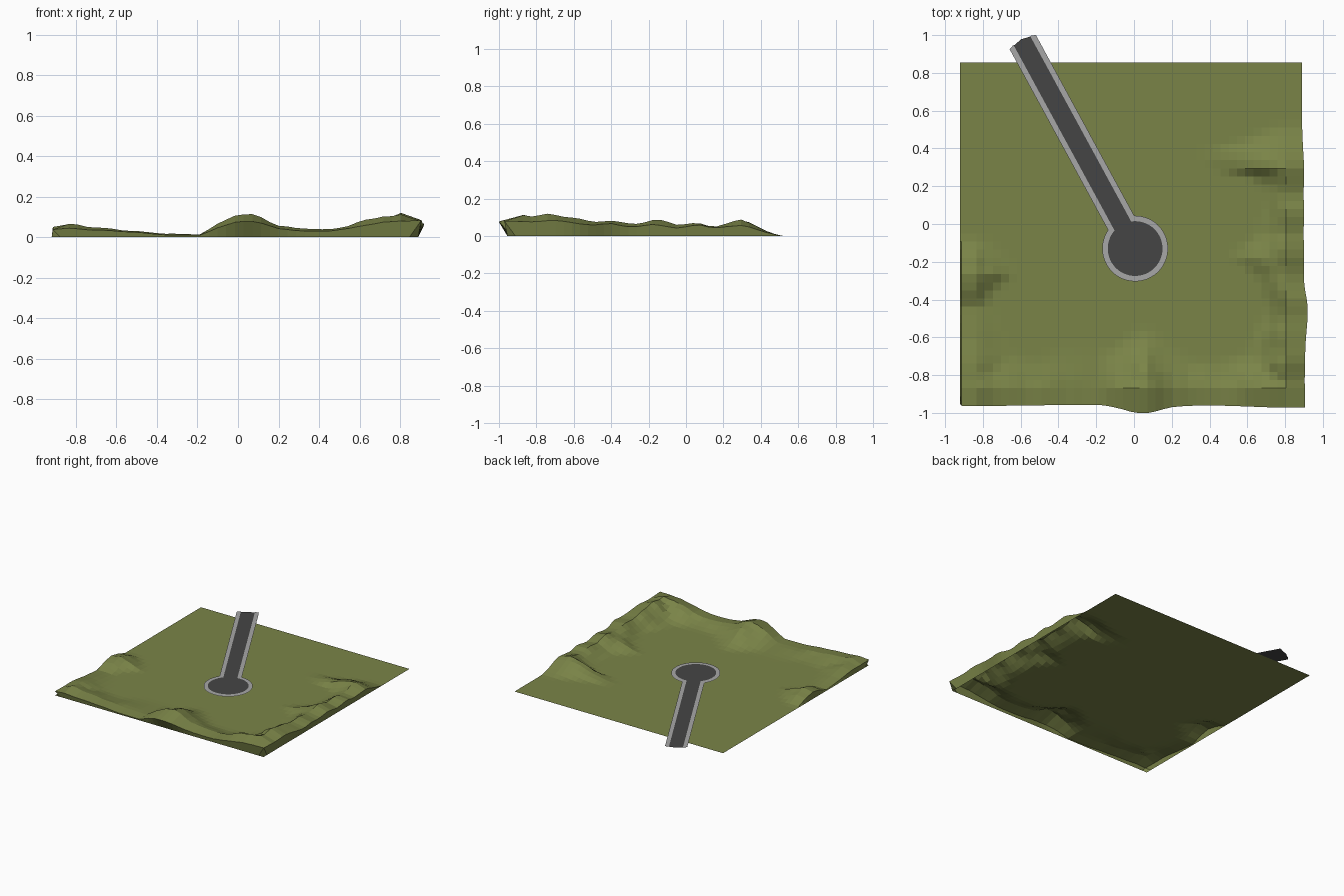
import bpy, math
from mathutils import Vector, noise

if "Cube" in bpy.data.objects:
    bpy.data.objects.remove(bpy.data.objects["Cube"])

X0, X1, Y0, Y1 = -0.92, 0.89, -0.955, 0.855
N = 42

# hill profiles along the edges: (position, height, reach inward)
RIGHT = [(-.96, .11, .25), (-.87, .115, .25), (-.75, .125, .28), (-.6, .11, .22),
         (-.5, .09, .17), (-.4, .1, .18), (-.28, .075, .22), (-.17, .095, .36),
         (-.06, .06, .2), (.07, .09, .17), (.15, .07, .18), (.24, .075, .22),
         (.31, .09, .5), (.38, .055, .5), (.44, .025, .3), (.52, 0, .1)]
FRONT = [(-.92, .05, .3), (-.84, .065, .3), (-.7, .052, .25), (-.5, .035, .2),
         (-.35, .015, .3), (-.18, .015, .3), (-.1, .07, .28), (0, .115, .35),
         (.06, .117, .38), (.13, .1, .34), (.2, .065, .28), (.3, .045, .2),
         (.45, .042, .2), (.55, .065, .22), (.65, .1, .25), (.72, .115, .28), (.89, .12, .3)]
LEFT = [(-.96, .05, .25), (-.72, .055, .25), (-.6, .025, .2), (-.43, .006, .12),
        (-.36, .05, .14), (-.26, .075, .26), (-.18, .05, .2), (-.08, 0, .1)]


def material(name, rgb):
    m = bpy.data.materials.new(name)
    m.diffuse_color = (*rgb, 1)
    m.use_nodes = True
    m.node_tree.nodes["Principled BSDF"].inputs["Base Color"].default_value = m.diffuse_color
    return m


def make(name, verts, faces, mat):
    me = bpy.data.meshes.new(name)
    me.from_pydata(verts, [], faces)
    me.materials.append(mat)
    ob = bpy.data.objects.new(name, me)
    bpy.context.collection.objects.link(ob)
    return ob


def ridge(profile, t, dist):
    """Height of an edge ridge at position t along it, dist inward."""
    if t >= profile[-1][0]:
        _, h, w = profile[-1]
    else:
        t = max(t, profile[0][0])
        for a, b in zip(profile, profile[1:]):
            if t <= b[0]:
                k = (t - a[0]) / (b[0] - a[0])
                h, w = a[1] + k * (b[1] - a[1]), a[2] + k * (b[2] - a[2])
                break
    s = min(1, max(0, 1 - (dist - .04) / w))
    return h * s * s * (3 - 2 * s)


def height(x, y):
    h = max(ridge(RIGHT, y, X1 - x), ridge(FRONT, x, y - Y0), ridge(LEFT, y, x - X0))
    inward = min(X1 - x, y - Y0, x - X0)
    rough = noise.noise(Vector((x * 8, y * 8, 3.1))) * min(1, max(0, inward * 8))
    return max(0, h * (1 + .4 * rough))


# ground sheet: hills roll over the front and side rims and drop to z = 0
def ground_point(i, j):
    x, y = X0 + (X1 - X0) * i / N, Y0 + (Y1 - Y0) * j / N
    ring = min(i, j, N - i)
    if ring == 0:
        return (x, y, 0)
    h = height(x, y)
    if ring == 1:
        if j == 1:
            y = Y0 - h * (.14 + .26 * math.exp(-((x - .05) / .15) ** 2))
        if i == N - 1:
            x = X1 + h * (.12 + .2 * math.exp(-((y + .48) / .12) ** 2))
        if i == 1:
            x = X0 + .006
        h *= .66
    return (x, y, h)


green = material("grass green", (.195, .231, .064))
asphalt = material("asphalt", (.06, .06, .06))
kerb = material("kerb grey", (.39, .39, .39))

verts = [ground_point(i, j) for j in range(N + 1) for i in range(N + 1)]
W = N + 1
faces = [(j * W + i, j * W + i + 1, (j + 1) * W + i + 1, (j + 1) * W + i)
         for j in range(N) for i in range(N)]
make("ground", verts, faces, green)

# road: a strip running back-left from a round turning place
CX, CY = .006, -.13
D = Vector((-.478, .878))
S = Vector((.878, .478))


def outline(half, radius, z, n=48):
    """Keyhole outline: road end, round the turning circle, road end."""
    a = math.asin(half / radius)
    end = 1.262 - .017 * (half / .079) ** 2
    pts = [(end, half)]
    for k in range(n + 1):
        t = a + (2 * math.pi - 2 * a) * k / n
        pts.append((radius * math.cos(t), radius * math.sin(t)))
    pts.append((end, -half))
    return [(CX + u * D.x + v * S.x, CY + u * D.y + v * S.y, z) for u, v in pts]


def up(loop):
    """Reverse a loop if it is clockwise seen from above."""
    area = sum(p[0] * q[1] - q[0] * p[1] for p, q in zip(loop, loop[1:] + loop[:1]))
    return loop if area > 0 else loop[::-1]


surface = up(outline(.079, .174, .004))
tip = (CX + 1.262 * D.x, CY + 1.262 * D.y, .004)
surface.append(tip)  # slightly rounded road end
make("road_surface", surface, [tuple(range(len(surface)))], asphalt)

# kerb band along both sides and round the circle
outer, inner = up(outline(.079, .174, .008)), up(outline(.05, .145, .008))
n = len(outer)
make("road_kerb", outer + inner,
     [(k, k + 1, n + k + 1, n + k) for k in range(n - 1)], kerb)
